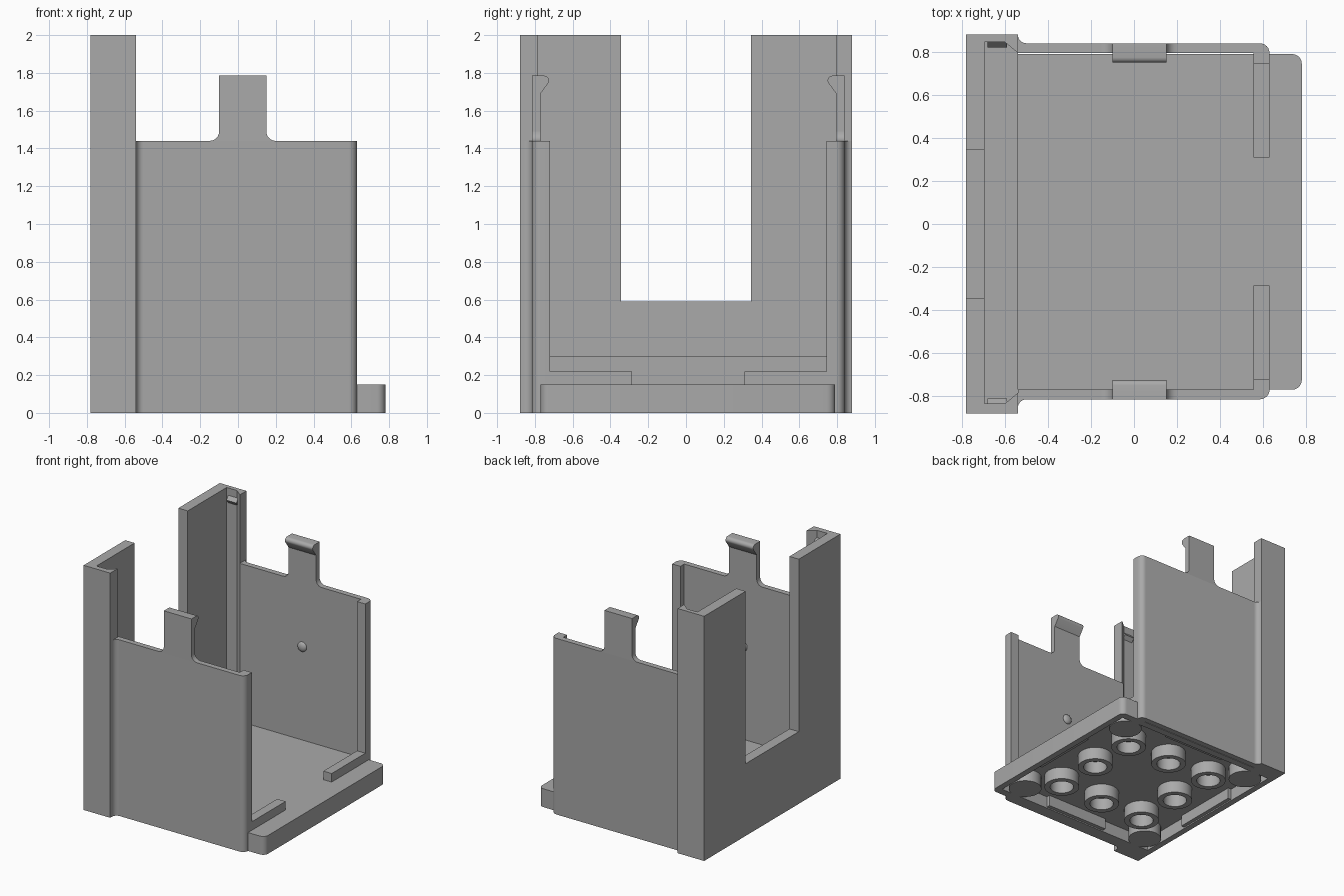
import bpy, bmesh, math
from mathutils import Vector

if "Cube" in bpy.data.objects:
    bpy.data.objects.remove(bpy.data.objects["Cube"])

grey = bpy.data.materials.new("plain grey")
grey.diffuse_color = (0.4, 0.4, 0.4, 1)
grey.use_nodes = True
grey.node_tree.nodes["Principled BSDF"].inputs["Base Color"].default_value = grey.diffuse_color
YC = 0.0125          # centre line of the side walls


def finish(name, bm):
    bmesh.ops.recalc_face_normals(bm, faces=bm.faces)
    me = bpy.data.meshes.new(name)
    bm.to_mesh(me)
    bm.free()
    me.materials.append(grey)
    ob = bpy.data.objects.new(name, me)
    bpy.context.collection.objects.link(ob)
    return ob


def prism(name, pts, axis, lo, hi):
    """Extrude a 2D outline along an axis (the other two stay in xyz order)."""
    bm = bmesh.new()
    def place(p, h):
        c = list(p)
        c.insert(axis, h)
        return bm.verts.new(c)
    face = bm.faces.new([place(p, lo) for p in pts])
    ext = bmesh.ops.extrude_face_region(bm, geom=[face])
    move = Vector((0, 0, 0))
    move[axis] = hi - lo
    bmesh.ops.translate(bm, vec=move, verts=[v for v in ext["geom"] if isinstance(v, bmesh.types.BMVert)])
    return finish(name, bm)


def box(name, x0, x1, y0, y1, z0, z1):
    return prism(name, [(x0, y0), (x1, y0), (x1, y1), (x0, y1)], 2, z0, z1)


def arc(cx, cy, r, a0, a1, n=6):
    return [(cx + r * math.cos(math.radians(a0 + (a1 - a0) * i / n)),
             cy + r * math.sin(math.radians(a0 + (a1 - a0) * i / n))) for i in range(n + 1)]


def cut(target, cutter):
    m = target.modifiers.new("cut", 'BOOLEAN')
    m.operation, m.solver, m.object = 'DIFFERENCE', 'EXACT', cutter
    bpy.context.view_layer.objects.active = target
    bpy.ops.object.modifier_apply(modifier=m.name)


def ring(name, x, y, r_in, r_out, z0, z1):
    """Revolve a rectangle into a tube."""
    bm = bmesh.new()
    prof = [(r_in, z0), (r_out, z0), (r_out, z1), (r_in, z1)]
    n = 32
    rows = [[bm.verts.new((x + r * math.cos(math.tau * i / n), y + r * math.sin(math.tau * i / n), z))
             for r, z in prof] for i in range(n)]
    for i in range(n):
        a, b = rows[i], rows[(i + 1) % n]
        for k in range(4):
            j = (k + 1) % 4
            bm.faces.new((a[k], b[k], b[j], a[j]))
    return finish(name, bm)


# Tall back panel with side channels
back = prism("back_panel", [(-.78, -.88), (-.54, -.88), (-.54, -.785), (-.60, -.835), (-.695, -.835),
                            (-.695, .845), (-.60, .845), (-.54, .795), (-.54, .88), (-.78, .88)], 2, 0, 2)
# Floor plate with rounded front corners
floor = prism("floor_plate", [(-.695, -.835), (-.60, -.835), (-.54, -.785), (-.54, -.77)]
              + arc(.735, -.725, .045, -90, 0) + arc(.735, .745, .045, 0, 90)
              + [(-.54, .79), (-.54, .795), (-.60, .845), (-.695, .845)], 2, 0, .15)
# Raised sill in the back channel
prism("back_sill", [(-.695, -.835), (-.60, -.835), (-.54, -.785), (-.54, .795), (-.60, .845), (-.695, .845)],
      2, .12, .30)

# Window notch and hollow underside
notch = box("notch_cutter", -.9, -.6, -.343, .343, .59, 2.2)
hollow = box("underside_cutter", -.73, .73, YC - .72, YC + .72, -.1, .10)
cut(back, notch)
cut(back, hollow)
cut(floor, hollow)
for helper in (notch, hollow):
    bpy.data.objects.remove(helper)

for s, side in ((1, "left"), (-1, "right")):
    def Y(d):
        return YC + s * d
    OUT, INN = .8275, .7825
    # Side wall with front return, rounded corner and fillet against the back panel
    outline = ([(-.54, INN), (.555, INN), (.555, .7325), (.63, .7325)]
               + arc(.585, OUT - .045, .045, 0, 90) + arc(-.50, OUT + .04, .04, -90, -180))
    prism(side + "_wall", [(x, Y(d)) for x, d in outline], 2, 0, 1.44)
    # Snap tab with hooked top
    hook = ([(OUT, 1.44), (OUT, 1.785)] + [(OUT - d, z) for d, z in arc(.065, 1.76, .025, 90, -30)]
            + [(INN, 1.69), (INN, 1.44)])
    prism(side + "_snap_tab", [(Y(d), z) for d, z in hook], 0, -.10, .15)
    # Fillets at the foot of the tab
    for e, end in ((-1, "rear"), (1, "front")):
        pts = [(.125, 1.44)] + arc(.175, 1.49, .05, 180, 270)
        prism(f"{side}_tab_fillet_{end}", [(.025 + e * px, pz) for px, pz in pts], 1,
              min(Y(OUT), Y(INN)), max(Y(OUT), Y(INN)))
    # Stop strip on the floor
    box(side + "_floor_strip", .555, .63, *sorted((Y(.2975), Y(.74))), .14, .22)
    # Round detent on the inside of the wall
    bm = bmesh.new()
    bmesh.ops.create_uvsphere(bm, u_segments=24, v_segments=12, radius=.04)
    bmesh.ops.scale(bm, vec=(1, .55, 1), verts=bm.verts)
    bmesh.ops.translate(bm, vec=(.025, Y(INN), .91), verts=bm.verts)
    finish(side + "_detent", bm)
    # Small catch near the top of the channel
    c = .845 if s > 0 else -.835
    prism(side + "_channel_catch", [(c, 1.88), (c - s * .025, 1.91), (c, 1.94)], 0, -.68, -.59)

# Underside tubes around an empty centre
for i in (-1, 0, 1):
    for j in (-1, 0, 1):
        if i or j:
            ring("underside_tube", .4 * i, YC + .4 * j, .09, .133, 0, .11)
# Solid corner posts and wall ribs underneath
for i in (-1, 1):
    for j in (-1, 1):
        prism("corner_post", arc(.6 * i, YC + .6 * j, .125, 0, 348.75, 31), 2, 0, .11)
    box("underside_rib_x", *sorted((i * .70, i * .735)), YC - .28, YC + .28, .01, .11)
    box("underside_rib_y", -.28, .28, *sorted((YC + i * .69, YC + i * .725)), .01, .11)

# Smooth curves, crisp edges
bpy.ops.object.select_all(action='SELECT')
bpy.context.view_layer.objects.active = back
bpy.ops.object.shade_smooth_by_angle(angle=math.radians(35))
